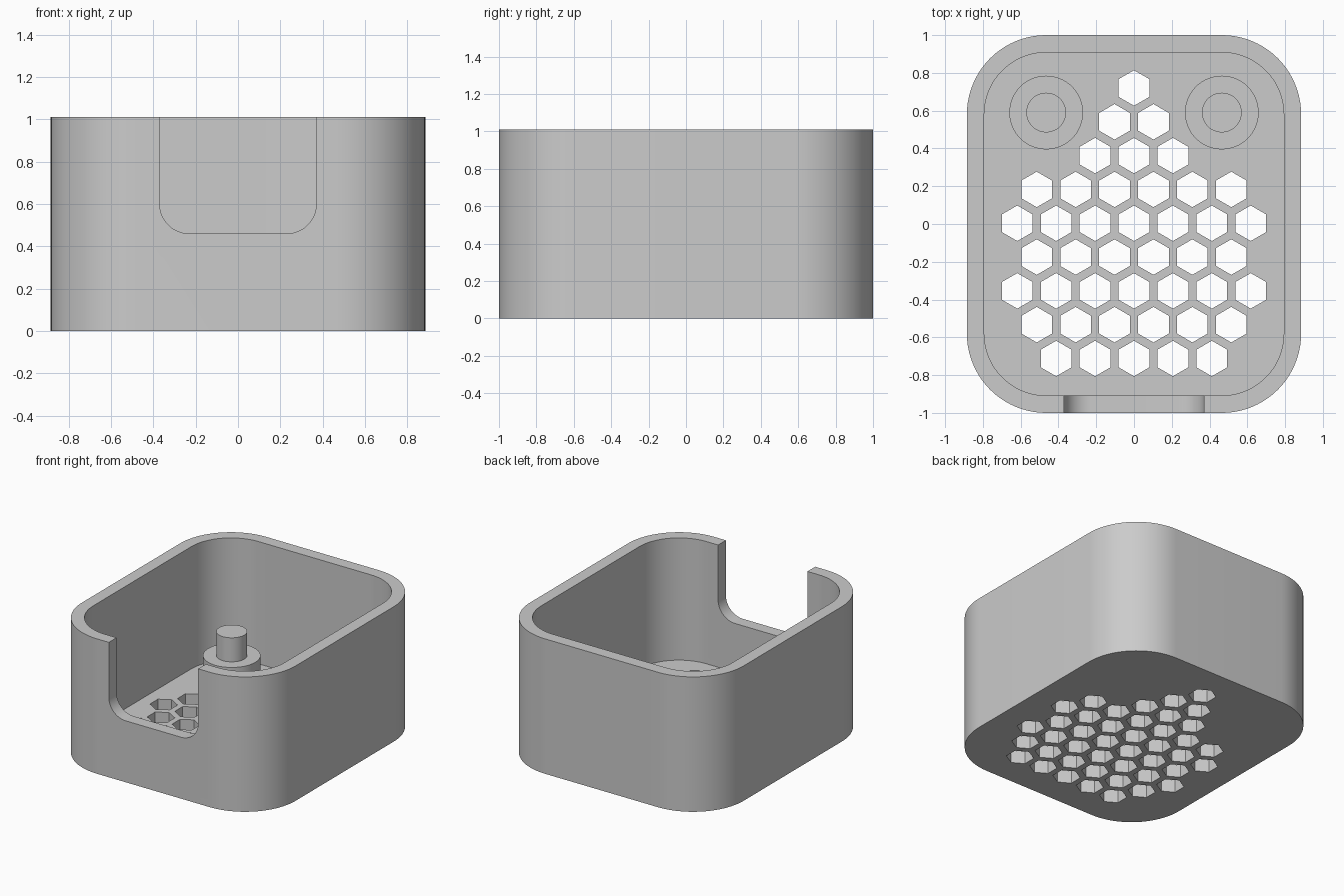
import bpy, bmesh, math
from mathutils import Matrix, Vector

if "Cube" in bpy.data.objects:
    bpy.data.objects.remove(bpy.data.objects["Cube"], do_unlink=True)

grey = bpy.data.materials.new("plain grey")
grey.use_nodes = True
grey.diffuse_color = (0.6, 0.6, 0.6, 1)
grey.node_tree.nodes["Principled BSDF"].inputs["Base Color"].default_value = grey.diffuse_color

WIDTH, DEPTH, HEIGHT = 0.885, 1.0, 1.01   # half width, half depth, full height
WALL, FLOOR, CORNER = 0.092, 0.095, 0.42


def rounded_rect(hx, hy, r, steps=20):
    """Outline of a rectangle with rounded corners."""
    pts = []
    for i, (sx, sy) in enumerate([(1, 1), (-1, 1), (-1, -1), (1, -1)]):
        for k in range(steps + 1):
            a = math.pi / 2 * (i + k / steps)
            pts.append((sx * (hx - r) + r * math.cos(a), sy * (hy - r) + r * math.sin(a)))
    return pts


def polygon(cx, cy, r, n, turn=0.0):
    return [(cx + r * math.cos(turn + math.tau * k / n),
             cy + r * math.sin(turn + math.tau * k / n)) for k in range(n)]


def add_prism(bm, outline, z0, z1):
    bottom = bm.faces.new([bm.verts.new((x, y, z0)) for x, y in outline])
    top = bmesh.ops.extrude_face_region(bm, geom=[bottom])["geom"]
    verts = [g for g in top if isinstance(g, bmesh.types.BMVert)]
    bmesh.ops.translate(bm, verts=verts, vec=Vector((0, 0, z1 - z0)))


def make_object(name, prisms, matrix=Matrix()):
    bm = bmesh.new()
    for outline, z0, z1 in prisms:
        add_prism(bm, outline, z0, z1)
    bmesh.ops.transform(bm, matrix=matrix, verts=bm.verts)
    bmesh.ops.recalc_face_normals(bm, faces=bm.faces)
    mesh = bpy.data.meshes.new(name)
    bm.to_mesh(mesh)
    bm.free()
    mesh.materials.append(grey)
    obj = bpy.data.objects.new(name, mesh)
    bpy.context.collection.objects.link(obj)
    return obj


def select_only(obj):
    bpy.ops.object.select_all(action='DESELECT')
    obj.select_set(True)
    bpy.context.view_layer.objects.active = obj


def cut(obj, cutter):
    cutter.hide_render = True
    mod = obj.modifiers.new("cut", 'BOOLEAN')
    mod.operation, mod.solver, mod.object = 'DIFFERENCE', 'EXACT', cutter
    select_only(obj)
    bpy.ops.object.modifier_apply(modifier=mod.name)
    bpy.data.objects.remove(cutter, do_unlink=True)


def smooth(obj):
    select_only(obj)
    bpy.ops.object.shade_smooth_by_angle(angle=math.radians(30))


# Open box with a hollow inside
box = make_object("box", [(rounded_rect(WIDTH, DEPTH, CORNER), 0, HEIGHT)])
inside = rounded_rect(WIDTH - WALL, DEPTH - WALL, CORNER - WALL)
cut(box, make_object("cavity_cutter", [(inside, FLOOR, HEIGHT + 0.2)]))

# Round-cornered notch in the front wall
NOTCH_BOTTOM, NOTCH_HALF = 0.46, 0.5
stand_up = Matrix.Translation((0, -DEPTH, NOTCH_BOTTOM + NOTCH_HALF)) @ Matrix.Rotation(math.pi / 2, 4, 'X')
notch = rounded_rect(0.37, NOTCH_HALF, 0.14)
cut(box, make_object("notch_cutter", [(notch, -0.3, 0.3)], stand_up))

# Hexagonal vent holes through the floor, rows from back to front
PITCH, ROW = 0.206, 0.179
holes = []
for row, count in enumerate([1, 2, 3, 6, 7, 6, 7, 6, 5]):
    for i in range(count):
        x = (i - (count - 1) / 2) * PITCH
        y = 0.72 - row * ROW
        holes.append((polygon(x, y, 0.094, 6, math.pi / 2), -0.1, FLOOR + 0.1))
cut(box, make_object("vent_cutter", holes))
smooth(box)

# Two stepped mounting posts at the back
for side, sx in (("right", -1), ("left", 1)):
    x, y = sx * 0.465, 0.59
    smooth(make_object(side + "_post_base", [(polygon(x, y, 0.195, 64), FLOOR - 0.03, 0.28)]))
    smooth(make_object(side + "_post_pin", [(polygon(x, y, 0.105, 48), 0.25, 0.46)]))
